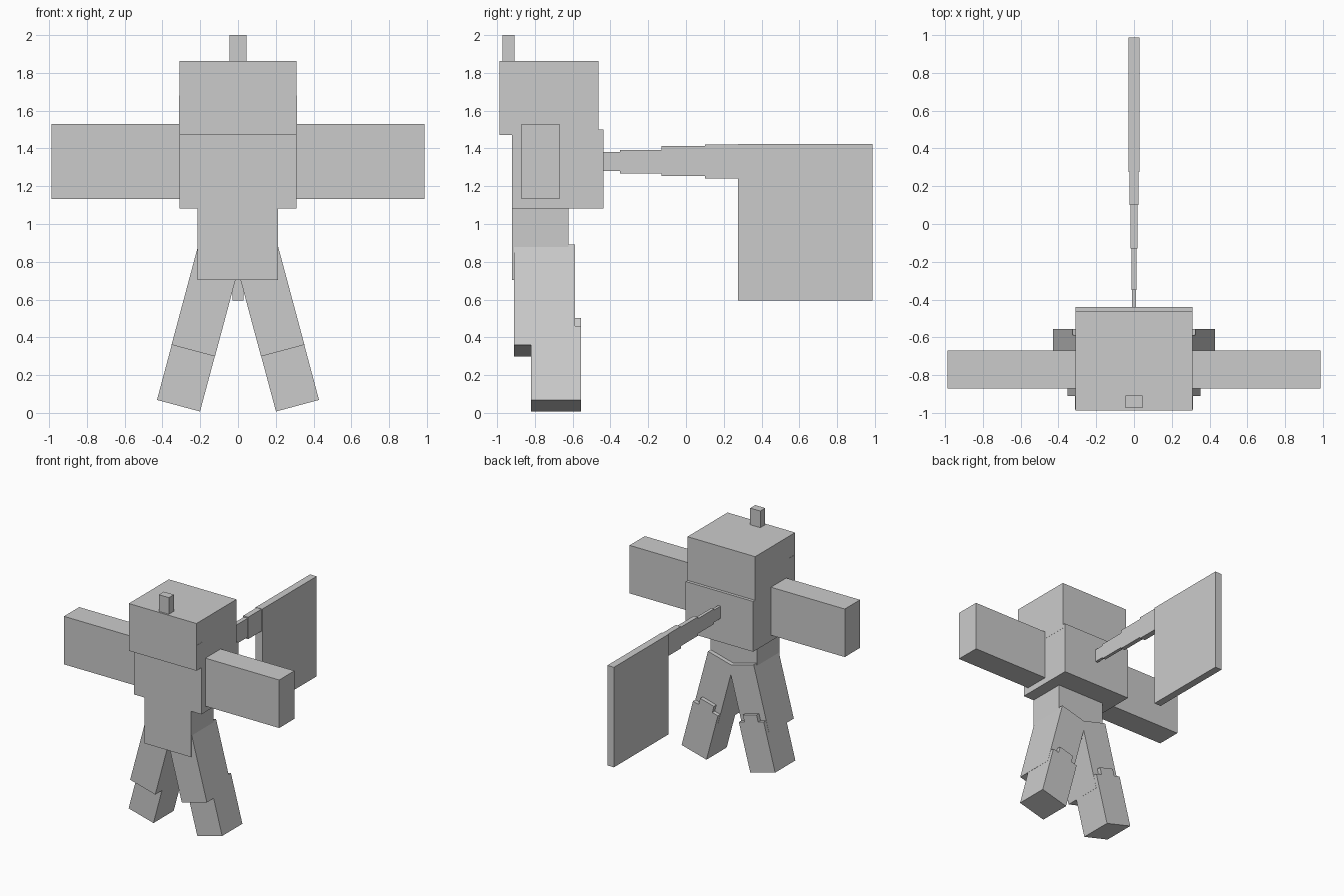
import bpy, bmesh, math
from mathutils import Matrix, Vector

if "Cube" in bpy.data.objects:
    bpy.data.objects.remove(bpy.data.objects["Cube"])

grey = bpy.data.materials.new("plain_grey")
grey.diffuse_color = (0.6, 0.6, 0.6, 1)
grey.use_nodes = True
grey.node_tree.nodes["Principled BSDF"].inputs["Base Color"].default_value = grey.diffuse_color


def box(name, x, y, z, matrix=None):
    """Box spanning the given (min, max) ranges, optionally transformed."""
    bm = bmesh.new()
    bmesh.ops.create_cube(bm, size=1)
    for v in bm.verts:
        v.co = Vector([(r[0] + r[1]) / 2 + c * (r[1] - r[0])
                       for c, r in zip(v.co, (x, y, z))])
    if matrix:
        bm.transform(matrix)
    mesh = bpy.data.meshes.new(name)
    bm.to_mesh(mesh)
    bm.free()
    mesh.materials.append(grey)
    ob = bpy.data.objects.new(name, mesh)
    bpy.context.collection.objects.link(ob)
    return ob


# Head, horn and trunk
box("head", (-0.31, 0.31), (-0.987, -0.463), (1.47, 1.862))
box("horn", (-0.046, 0.046), (-0.972, -0.907), (1.862, 2.0))
box("torso", (-0.309, 0.309), (-0.92, -0.438), (1.083, 1.50))
box("pelvis", (-0.215, 0.213), (-0.92, -0.622), (0.703, 1.083))

for side, s in (("left", -1), ("right", 1)):
    # Arm held straight out, and a thin plate on the side of the head
    box(side + "_arm", sorted((s * 0.30, s * 0.987)), (-0.87, -0.67), (1.132, 1.53))
    box(side + "_cheek_plate", sorted((s * 0.305, s * 0.312)), (-0.98, -0.91), (1.475, 1.68))

    # Leg parts share one tilted axis starting at the sole
    tilt = Matrix.Translation((s * 0.315, 0, 0.038)) @ Matrix.Rotation(
        math.radians(-15 * s), 4, "Y")
    # local z runs up the leg toward the hip
    w = 0.119
    box(side + "_upper_leg", (-w, w), (-0.91, -0.587), (0.302, 0.852), tilt)
    box(side + "_lower_leg", (-w + 0.001, w - 0.001), (-0.82, -0.555), (0, 0.405), tilt)
    box(side + "_knee_tab", (-0.065, 0.065), (-0.70, -0.555), (0.40, 0.462), tilt)

# Tail thickening in steps toward the blade: y range, z range, half width
tail = [(-0.45, -0.35, 1.28, 1.382, 0.011),
        (-0.35, -0.13, 1.268, 1.393, 0.013),
        (-0.13, 0.10, 1.255, 1.412, 0.018),
        (0.10, 0.275, 1.24, 1.422, 0.023)]
for i, (y0, y1, z0, z1, h) in enumerate(tail):
    box(f"tail_segment_{i + 1}", (-h, h), (y0, y1), (z0, z1))
box("tail_blade", (-0.03, 0.03), (0.275, 0.987), (0.595, 1.424))
